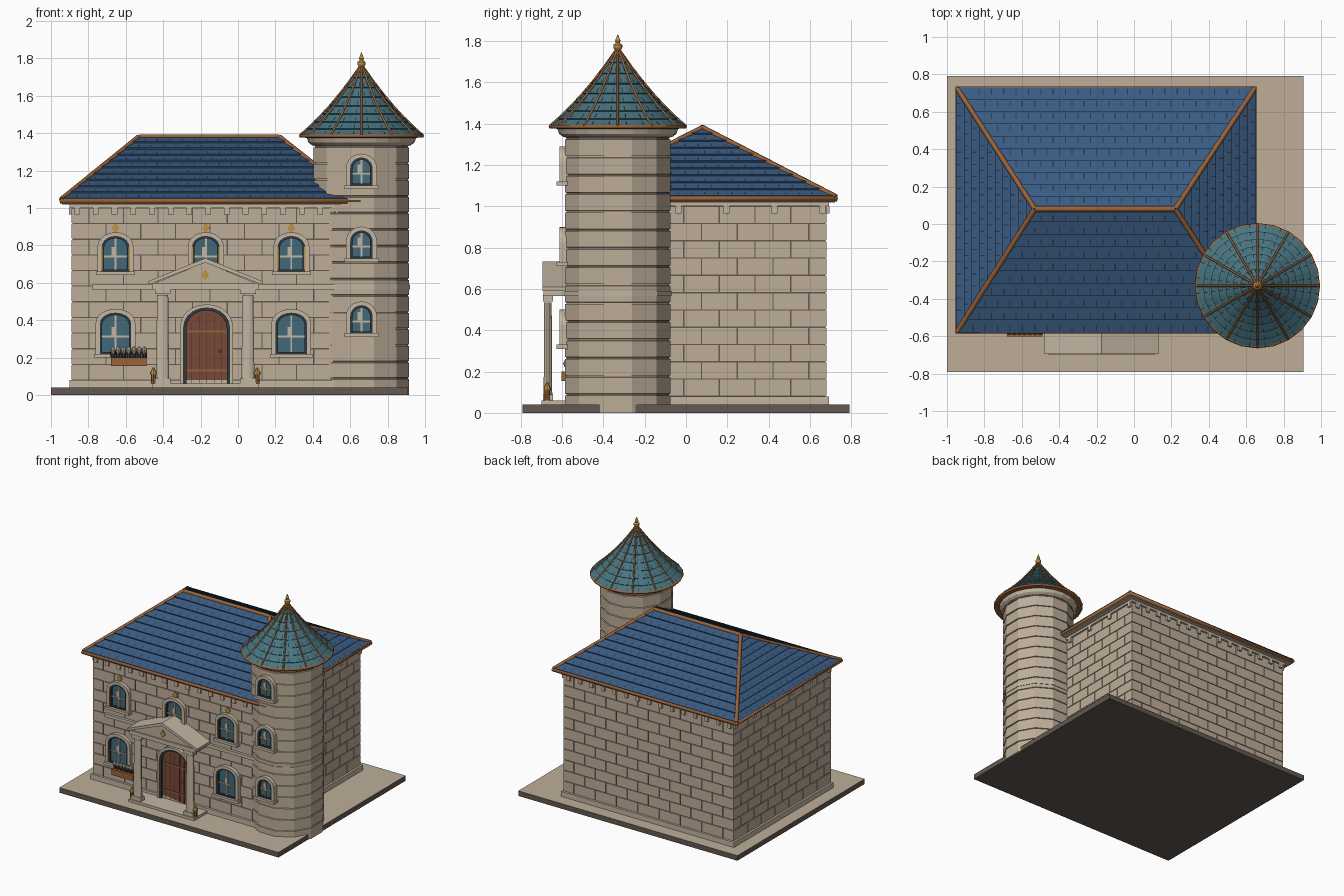
import bpy, bmesh, math
from mathutils import Vector as V

cube = bpy.data.objects.get("Cube")
if cube:
    bpy.data.objects.remove(cube)

def material(name, rgb):
    m = bpy.data.materials.new(name)
    m.use_nodes = True
    col = [((c / 255 + 0.055) / 1.055) ** 2.4 for c in rgb] + [1]
    m.diffuse_color = col
    m.node_tree.nodes["Principled BSDF"].inputs["Base Color"].default_value = col
    return m

stone = material("warm stone", (190, 174, 153))
trim = material("pale trim stone", (196, 182, 162))
dark = material("dark stone", (98, 88, 80))
blue = material("blue roof tile", (58, 92, 132))
teal = material("teal roof tile", (72, 116, 128))
copper = material("copper", (152, 98, 56))
gold = material("gold", (190, 145, 68))
wood = material("red brown wood", (122, 72, 54))
glass = material("window glass", (66, 104, 120))
slate = material("dark slate", (46, 56, 62))

def finish(name, bm, *mats, fix=True):
    if fix:
        bmesh.ops.recalc_face_normals(bm, faces=bm.faces)
    me = bpy.data.meshes.new(name)
    bm.to_mesh(me)
    bm.free()
    for m in mats:
        me.materials.append(m)
    ob = bpy.data.objects.new(name, me)
    bpy.context.collection.objects.link(ob)
    return ob

def add_box(bm, x0, x1, y0, y1, z0, z1):
    verts = bmesh.ops.create_cube(bm, size=1)["verts"]
    for v in verts:
        v.co = ((x0 + x1) / 2 + v.co.x * (x1 - x0), (y0 + y1) / 2 + v.co.y * (y1 - y0),
                (z0 + z1) / 2 + v.co.z * (z1 - z0))

def box(name, mat, *dims):
    bm = bmesh.new()
    add_box(bm, *dims)
    return finish(name, bm, mat)

def prism(name, mat, pts, y0, y1):
    bm = bmesh.new()
    f = bm.faces.new([bm.verts.new((x, y0, z)) for x, z in pts])
    r = bmesh.ops.extrude_face_region(bm, geom=[f])
    bmesh.ops.translate(bm, vec=(0, y1 - y0, 0), verts=[g for g in r["geom"] if isinstance(g, bmesh.types.BMVert)])
    return finish(name, bm, mat)

def ring(name, mat, outer, inner, y0, y1):
    bm = bmesh.new()
    loops = [[bm.verts.new((x, y, z)) for x, z in p] for p, y in
             ((outer, y0), (outer, y1), (inner, y1), (inner, y0))]
    n = len(outer)
    for a, b in zip(loops, loops[1:] + loops[:1]):
        for i in range(n):
            j = (i + 1) % n
            bm.faces.new((a[i], a[j], b[j], b[i]))
    return finish(name, bm, mat)

def arch(cx, w, z0, z1, rise):
    arc = [math.pi * i / 10 for i in range(11)]
    return [(cx - w, z0), (cx + w, z0)] + [(cx + w * math.cos(a), z1 - rise + rise * math.sin(a)) for a in arc]

def lathe(name, mat, profile, sides, cx, cy, turn=0.0, sx=1.0, sy=1.0):
    bm = bmesh.new()
    rows = [[bm.verts.new((cx + sx * r * math.cos(2 * math.pi * (k + turn) / sides),
                           cy + sy * r * math.sin(2 * math.pi * (k + turn) / sides), z))
             for k in range(sides)] for r, z in profile]
    for a, b in zip(rows, rows[1:]):
        for k in range(sides):
            j = (k + 1) % sides
            bm.faces.new((a[k], a[j], b[j], b[k]))
    bm.faces.new(rows[0])
    bm.faces.new(rows[-1])
    return finish(name, bm, mat)

def tube(name, mat, pts, r, cyclic=False):
    cu = bpy.data.curves.new(name, "CURVE")
    cu.dimensions = "3D"
    cu.bevel_depth, cu.bevel_resolution, cu.use_fill_caps = r, 1, True
    sp = cu.splines.new("POLY")
    sp.points.add(len(pts) - 1)
    for p, q in zip(sp.points, pts):
        p.co = (*q, 1)
    sp.use_cyclic_u = cyclic
    cu.materials.append(mat)
    bpy.context.collection.objects.link(bpy.data.objects.new(name, cu))

# Ground slab: pale top, dark sides
slab = box("ground_slab", stone, -1, 0.905, -0.79, 0.79, 0, 0.04)
slab.data.materials.append(dark)
for p in slab.data.polygons:
    p.material_index = 0 if p.normal.z > 0.5 else 1

# House body with raised stone blocks
X0, X1, Y0, Y1 = -0.89, 0.59, -0.53, 0.68
box("wall_core", dark, X0 + .006, X1 - .006, Y0 + .006, Y1 - .006, 0.03, 1.03)
box("plinth", trim, X0 - .012, X1 + .012, Y0 - .012, Y1 + .012, 0.04, 0.08)
bm = bmesh.new()
rows, base, top = 11, 0.08, 1.0
step = (top - base) / rows
for i in range(rows):
    z0, z1 = base + i * step + .003, base + (i + 1) * step - .003
    for lo, hi, n, along_x in ((X0, X1, 8, True), (Y0, Y1, 7, False)):
        size = (hi - lo) / n
        shift = 0.5 if (i % 2 == 0) == along_x else 0
        for k in range(n + 1):
            a = max(lo, lo + (k - shift) * size + .003)
            b = min(hi, lo + (k + 1 - shift) * size - .003)
            if b - a < 0.01:
                continue
            if along_x:
                add_box(bm, a, b, Y0, Y0 + .02, z0, z1)
                add_box(bm, a, b, Y1 - .02, Y1, z0, z1)
            else:
                add_box(bm, X0, X0 + .02, a, b, z0, z1)
                add_box(bm, X1 - .02, X1, a, b, z0, z1)
finish("wall_blocks", bm, stone)
box("string_course", trim, -0.78, 0.53, Y0 - .02, Y0 + .01, 0.565, 0.59)
box("eave_cornice", trim, X0 - .012, X1 + .012, Y0 - .012, Y1 + .012, 1.0, 1.02)
bm = bmesh.new()
for k in range(15):
    x = -0.86 + k * 0.1
    for y in (Y0, Y1):
        add_box(bm, x - .015, x + .015, y - .014, y + .014, 0.965, 1.0)
for k in range(6):
    y = -0.5 + k * 0.232
    for x in (X0, X1):
        add_box(bm, x - .014, x + .014, y - .015, y + .015, 0.965, 1.0)
finish("dentils", bm, trim)

# Hipped roof with overlapping tile courses and dark joints
EZ, RZ = 1.045, 1.38
e = [V((-.945, -.575, EZ)), V((.645, -.575, EZ)), V((.645, .725, EZ)), V((-.945, .725, EZ))]
r0, r1 = V((-.53, .08, RZ)), V((.22, .08, RZ))
slopes = ((e[0], e[1], r0, r1), (e[1], e[2], r1, r1), (e[2], e[3], r1, r0), (e[3], e[0], r0, r0))

def quad(bm, pts, idx):
    bm.faces.new([bm.verts.new(p) for p in pts]).material_index = idx

bm = bmesh.new()
N = 10
for a, b, c, d in slopes:
    along = b - a
    nrm = along.cross(c - a).normalized()
    uc, ud = [(p - a).dot(along) / along.length_squared for p in (c, d)]
    up = c - a - along * uc
    for i in range(N):
        t0, t1 = i / N, (i + 1) / N
        l0, l1, m0, m1 = a.lerp(c, t0), a.lerp(c, t1), b.lerp(d, t0), b.lerp(d, t1)
        lift = nrm * 0.01
        quad(bm, (l0 + lift, m0 + lift, m1, l1), 0)
        quad(bm, (l0, m0, m0 + lift, l0 + lift), 0)
        cols = round(along.length / 0.065)
        for k in range(cols):
            u = (k + 0.25 + 0.5 * (i % 2)) / cols
            if uc * t1 + .01 < u < 1 - (1 - ud) * t1 - .01:
                s, w = a + along * u, along.normalized() * 0.003
                q0, q1 = s + up * (t0 + .01) + nrm * .0105, s + up * (t0 + .055) + nrm * .006
                quad(bm, (q0 - w, q0 + w, q1 + w, q1 - w), 1)
finish("main_roof", bm, blue, slate, fix=False)
box("roof_soffit", trim, -.94, .64, -.57, .72, 1.018, 1.045)
tube("eave_trim", copper, [p - V((0, 0, .008)) for p in e], 0.015, True)
tube("ridge_cap", copper, (r0, r1), 0.015)
for p, q in zip(e, (r0, r1, r1, r0)):
    tube("hip_cap", copper, (p, q), 0.014)

# Twelve-sided tower with grooved stone courses
TX, TY, TR = 0.66, -0.33, 0.255 / math.cos(math.pi / 12)
prof = [(TR, 0)]
for k in range(1, 16):
    z = k * 0.0885
    prof += [(TR, z - .005), (TR - .007, z - .003), (TR - .007, z + .003), (TR, z + .005)]
lathe("tower_wall", stone, prof + [(TR, 1.37)], 12, TX, TY, 0.5)
lathe("tower_band", trim, [(TR + .004, .565), (TR + .004, .59)], 12, TX, TY, 0.5)
lathe("tower_cornice", trim, [(TR, 1.335), (TR + .02, 1.35), (TR + .03, 1.38)], 24, TX, TY)

# Flared conical tower roof
def cone(ang, t, lift=0.0):
    r = 0.325 * (1 - t) + 0.006 * t + lift * 0.7
    return V((TX + r * math.cos(ang), TY + r * math.sin(ang), 1.385 + .365 * t - .1 * t * (1 - t) + lift * 0.7))

bm = bmesh.new()
N, S = 8, 24
for i in range(N):
    t0, t1 = i / N, (i + 1) / N
    for k in range(S):
        a, b = 2 * math.pi * k / S, 2 * math.pi * (k + 1) / S
        quad(bm, (cone(a, t0, .008), cone(b, t0, .008), cone(b, t1), cone(a, t1)), 0)
        quad(bm, (cone(a, t0), cone(b, t0), cone(b, t0, .008), cone(a, t0, .008)), 0)
        if i < N - 1:
            m = (a + b) / 2
            w = 0.0025 / (0.33 * (1 - t0))
            q0, q1 = t0 + .01, t0 + .07
            quad(bm, (cone(m - w, q0, .011), cone(m + w, q0, .011), cone(m + w, q1, .007), cone(m - w, q1, .007)), 1)
finish("tower_roof", bm, teal, slate, fix=False)
lathe("tower_soffit", copper, [(.27, 1.372), (.325, 1.378), (.325, 1.386)], 24, TX, TY)
tube("tower_eave_ring", copper, [cone(2 * math.pi * k / S, 0) for k in range(S)], 0.01, True)
for k in range(12):
    tube("tower_rib", copper, [cone(math.pi * k / 6, t / 6, .006) for t in range(7)], 0.006)
lathe("finial", gold, [(.022, 1.725), (.026, 1.74), (.012, 1.752), (.022, 1.768), (.022, 1.78), (.01, 1.79),
                       (.013, 1.8), (.002, 1.83)], 12, TX, TY)

# Arched windows
def window(cx, z0, z1, w, y):
    out, mid, inn = arch(cx, w + .022, z0, z1 + .02, .075), arch(cx, w, z0, z1, .06), arch(cx, w - .013, z0 + .01, z1 - .013, .05)
    ring("window_surround", trim, out, mid, y - .028, y + .03)
    ring("window_frame", slate, mid, inn, y - .022, y + .02)
    prism("window_glass", glass, inn, y - .008, y + .01)
    zm = z0 + (z1 - z0) * 0.42
    box("window_mullion", trim, cx - .005, cx + .005, y - .016, y - .008, z0 + .01, z1 - .014)
    box("window_transom", trim, cx - w + .013, cx + w - .013, y - .016, y - .008, zm - .005, zm + .005)
    box("window_curtain", trim, cx - .02, cx + .004, y - .012, y - .008, zm, zm + .05)
    box("window_sill", trim, cx - w - .03, cx + w + .03, y - .042, y + .03, z0 - .02, z0)

def diamond(cx, z, y):
    prism("gold_diamond", gold, [(cx - .021, z), (cx, z - .029), (cx + .021, z), (cx, z + .029)], y - .008, y)

for x in (-.655, .285):
    window(x, 0.22, 0.44, 0.084, Y0)
for x in (-.655, -.172, .285):
    window(x, 0.66, 0.85, 0.074, Y0)
    diamond(x, 0.892, Y0)
    for s in (-1, 1):
        box("window_gold_strip", gold, x + s * .073 - .004, x + s * .073 + .004, Y0 - .03, Y0, .67, .79)
for z in (0.33, 0.73, 1.12):
    window(TX, z, z + 0.15, 0.06, TY - .255)

# Front door
DX = -0.168
d_out, d_mid, d_in = arch(DX, .142, .06, .485, .12), arch(DX, .125, .06, .468, .105), arch(DX, .108, .06, .452, .095)
ring("door_surround", trim, d_out, d_mid, Y0 - .03, Y0 + .02)
ring("door_frame", slate, d_mid, d_in, Y0 - .024, Y0 + .02)
prism("door_leaf", wood, d_in, Y0 - .012, Y0 + .01)
for k in range(-2, 3):
    box("door_plank_joint", slate, DX + k * .04 - .0015, DX + k * .04 + .0015, Y0 - .014, Y0 - .01, .065, .435 - .012 * k * k)
for z in (.13, .34):
    box("door_strap", copper, DX - .106, DX + .106, Y0 - .017, Y0 - .01, z - .005, z + .005)
lathe("door_knob", gold, [(.004, .228), (.008, .236), (.004, .244)], 8, DX + .07, Y0 - .02)

# Portico: step, columns, entablature and pediment
PX = -0.175
box("porch_step", trim, PX - .285, PX + .285, -.7, Y0, .04, .06)
box("entablature", trim, PX - .285, PX + .285, -.69, Y0, .565, .598)
prism("pediment", stone, [(PX - .27, .598), (PX + .27, .598), (PX, .71)], -.68, Y0)
for s in (-1, 1):
    prism("pediment_roof", trim, [(PX + s * .305, .59), (PX + s * .305, .608), (PX, .732), (PX, .708)], -.695, Y0)
    cx = PX + s * .228
    lathe("portico_column", trim, [(.036, .09), (.031, .535)], 12, cx, -.668, 0.5, 1, 0.6)
    for z in (.06, .54):
        box("column_block", trim, cx - .042, cx + .042, -.692, -.644, z, z + .03)
    # Lantern beside each column
    lx = PX + s * .277
    lathe("lantern_body", copper, [(.016, .06), (.012, .07), (.014, .11)], 8, lx, -.672)
    lathe("lantern_cap", gold, [(.018, .11), (.018, .12), (.003, .148)], 8, lx, -.672)
diamond(PX, 0.642, -.68)

# Flower box under the left window
box("flower_box", copper, -.68, -.49, -.602, -.545, .155, .2)
for k in range(7):
    x = -.668 + k * .028
    lathe("flower_stem", slate, [(.012, .195), (.014, .235)], 6, x, -.574)
    lathe("flower_head", trim, [(.008, .222), (.015, .24), (.006, .258)], 8, x, -.58)
